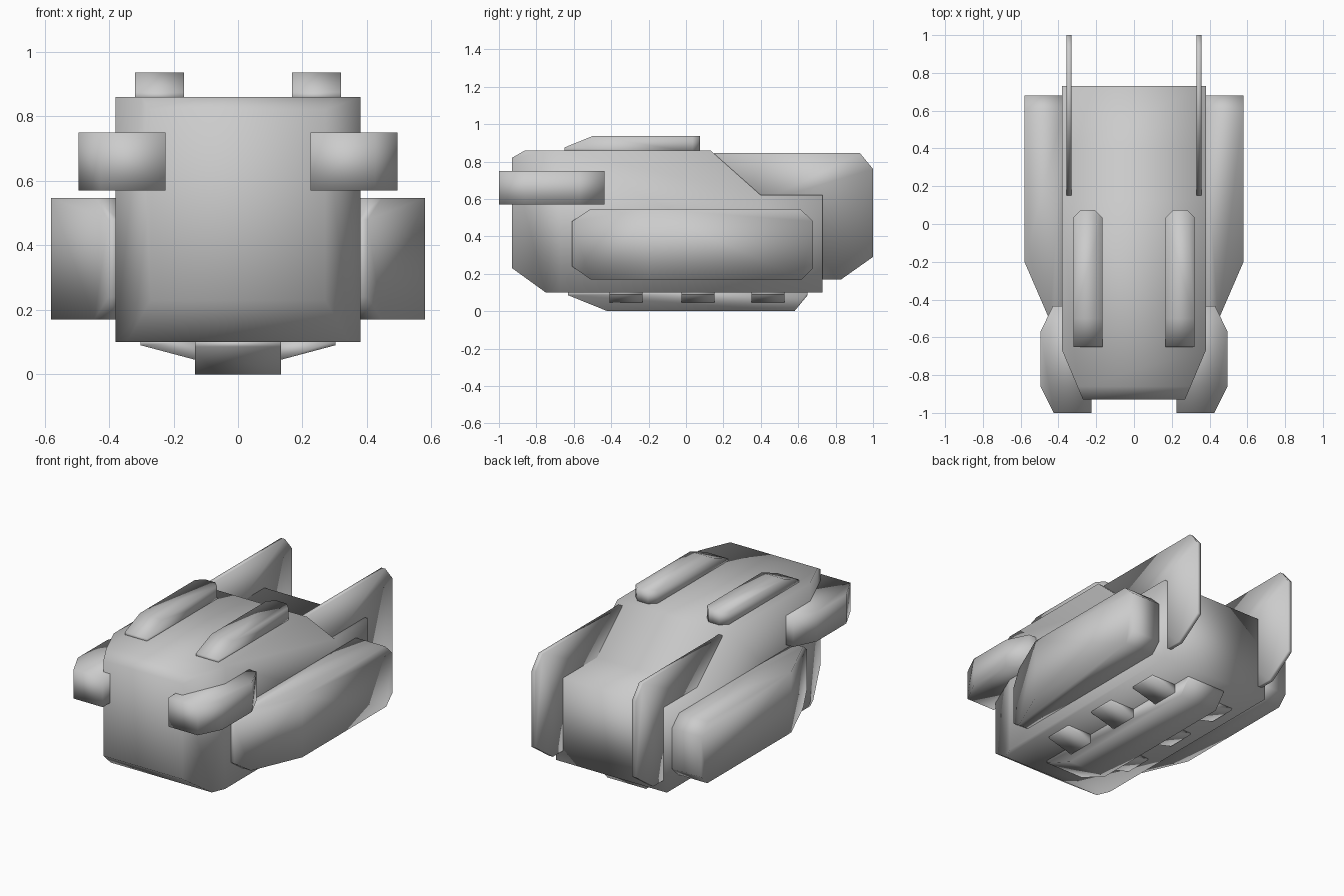
import bpy, bmesh
from mathutils import Vector

if "Cube" in bpy.data.objects:
    bpy.data.objects.remove(bpy.data.objects["Cube"])


def prism(name, profile, place, lo, hi, cuts=(), mirror=False):
    """Extrude a 2D profile from lo to hi, then trim it with planes (point, outward normal)."""
    bm = bmesh.new()
    face = bm.faces.new([bm.verts.new(place(a, b, lo)) for a, b in profile])
    ext = bmesh.ops.extrude_face_region(bm, geom=[face])
    shift = Vector(place(0, 0, hi)) - Vector(place(0, 0, lo))
    bmesh.ops.translate(bm, vec=shift,
                        verts=[g for g in ext["geom"] if isinstance(g, bmesh.types.BMVert)])
    for co, no in cuts:
        res = bmesh.ops.bisect_plane(bm, geom=bm.verts[:] + bm.edges[:] + bm.faces[:],
                                     plane_co=co, plane_no=no, clear_outer=True)
        rim = [g for g in res["geom_cut"] if isinstance(g, bmesh.types.BMEdge)]
        bmesh.ops.holes_fill(bm, edges=rim, sides=0)
    bmesh.ops.recalc_face_normals(bm, faces=bm.faces[:])
    for f in bm.faces:
        f.smooth = True
    me = bpy.data.meshes.new(name)
    bm.to_mesh(me)
    bm.free()
    ob = bpy.data.objects.new(name, me)
    bpy.context.collection.objects.link(ob)
    if mirror:
        ob.modifiers.new("Mirror", 'MIRROR')
    return ob


def side(y, z, x):      # profile in y,z extruded along x
    return (x, y, z)


def plan(x, y, z):      # profile in x,y extruded along z
    return (x, y, z)


def front(x, z, y):     # profile in x,z extruded along y
    return (x, y, z)


# main hull with tapered nose
prism("hull", [(-.93, .23), (-.93, .82), (-.86, .86), (.13, .86), (.40, .62),
               (.73, .62), (.73, .10), (-.75, .10)], side, -.38, .38,
      cuts=[((s * .38, -.67, 0), (s * .26, -.11, 0)) for s in (1, -1)])

# thin tail fins, rooted inside the hull
prism("tail_fin", [(.15, .845), (.93, .845), (1, .76), (1, .29), (.83, .17),
                   (.70, .17), (.40, .58)], side, .33, .357, mirror=True)

# side pods with the outer face tapering towards the front
prism("side_pod", [(-.61, .24), (-.61, .48), (-.51, .547), (.61, .547), (.68, .48),
                   (.68, .23), (.62, .17), (-.51, .17)], side, .37, .58,
      cuts=[((.58, -.2, 0), (.30, -.13, 0))], mirror=True)

# forward pods beside the nose
prism("nose_pod", [(.225, -1), (.425, -1), (.495, -.86), (.495, -.57),
                   (.43, -.435), (.225, -.435)], plan, .57, .75, mirror=True)

# roof rails with chamfered rear corners
prism("roof_rail", [(-.65, .85), (-.65, .875), (-.5, .936), (.075, .936), (.075, .85)],
      side, .168, .32,
      cuts=[((.32, .035, 0), (1, 1, 0)), ((.168, .035, 0), (-1, 1, 0))], mirror=True)

# belly keel
prism("keel", [(-.63, .105), (-.63, .085), (-.42, 0), (.58, 0), (.65, .085), (.65, .105)],
      side, -.133, .133)

# small wedge struts along the keel
for i, y in enumerate((-.41, -.025, .35)):
    prism(f"keel_strut_{i + 1}", [(.12, .045), (.133, .045), (.302, .09), (.302, .105), (.12, .105)],
          front, y, y + .177, mirror=True)
